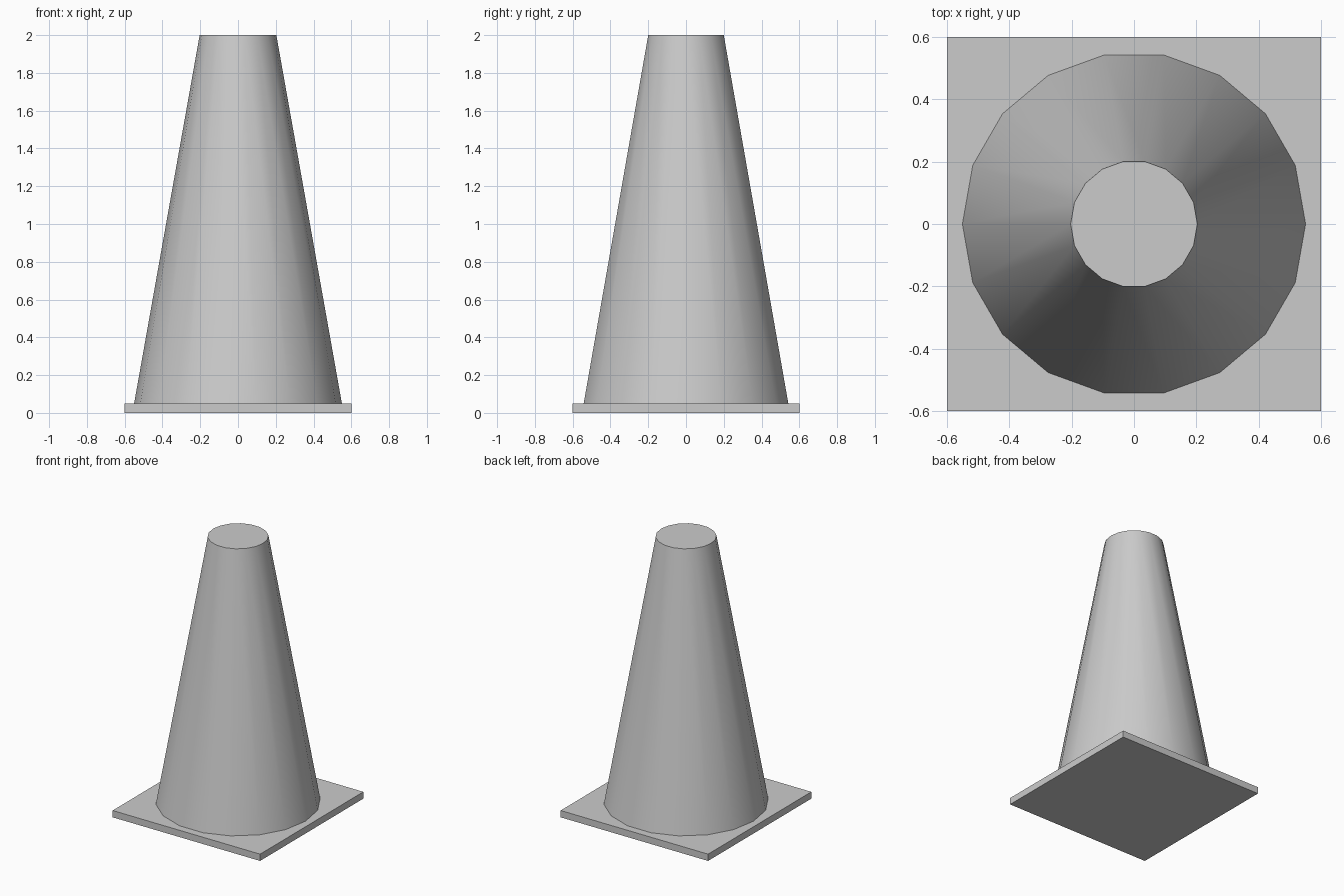
import bpy
import math

cube = bpy.data.objects.get("Cube")
if cube:
    bpy.data.objects.remove(cube, do_unlink=True)

BASE_HALF = 0.6
BASE_HEIGHT = 0.05
TOTAL_HEIGHT = 2.0

grey = bpy.data.materials.new("light_grey")
grey.use_nodes = True
colour = (0.6, 0.6, 0.6, 1)
grey.diffuse_color = colour
grey.node_tree.nodes["Principled BSDF"].inputs["Base Color"].default_value = colour


def finish(name):
    """Name the active part, apply its transform and colour it."""
    part = bpy.context.object
    part.name = name
    bpy.ops.object.transform_apply(location=False, rotation=True, scale=True)
    part.data.materials.append(grey)
    return part


# Square foot plate
bpy.ops.mesh.primitive_cube_add(size=1, location=(0, 0, BASE_HEIGHT / 2))
bpy.context.object.scale = (2 * BASE_HALF, 2 * BASE_HALF, BASE_HEIGHT)
finish("base_plate")

# Tapered body with a flat closed top, corners lying on the x axis
height = TOTAL_HEIGHT - BASE_HEIGHT
bpy.ops.mesh.primitive_cone_add(
    vertices=18, radius1=0.55, radius2=0.203, depth=height,
    location=(0, 0, BASE_HEIGHT + height / 2), rotation=(0, 0, math.pi / 2))
finish("cone_body")
bpy.ops.object.shade_smooth_by_angle(angle=math.radians(30))
